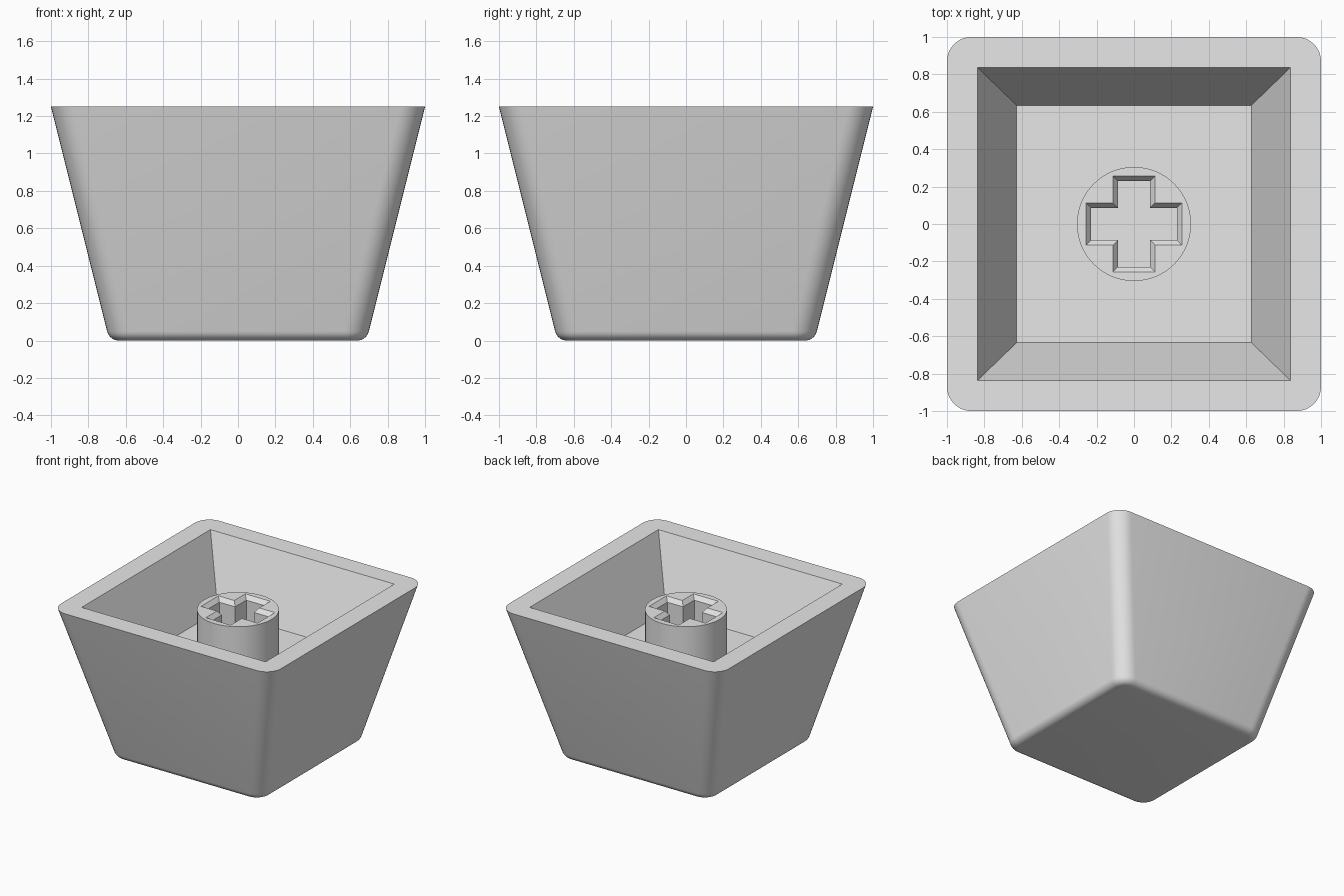
import bpy, bmesh, math

if "Cube" in bpy.data.objects:
    bpy.data.objects.remove(bpy.data.objects["Cube"])

grey = bpy.data.materials.new("light grey plastic")
grey.diffuse_color = (0.8, 0.8, 0.8, 1)
grey.use_nodes = True
grey.node_tree.nodes["Principled BSDF"].inputs["Base Color"].default_value = grey.diffuse_color


def rounded_square(half, r, seg=8):
    pts = []
    for q in range(4):
        mid = math.radians(45 + 90 * q)
        cx = math.copysign(half - r, math.cos(mid))
        cy = math.copysign(half - r, math.sin(mid))
        for i in range(seg + 1):
            a = math.radians(90 * q + 90 * i / seg)
            pts.append((cx + r * math.cos(a), cy + r * math.sin(a)))
    return pts


def rectangle(a, b):
    return [(a, b), (-a, b), (-a, -b), (a, -b)]


def cross(a, b):
    return [(a, b), (b, b), (b, a), (-b, a), (-b, b), (-a, b),
            (-a, -b), (-b, -b), (-b, -a), (b, -a), (b, -b), (a, -b)]


def ring(bm, pts, z):
    return [bm.verts.new((x, y, z)) for x, y in pts]


def walls(bm, rings):
    for lo, hi in zip(rings, rings[1:]):
        n = len(lo)
        for i in range(n):
            j = (i + 1) % n
            bm.faces.new((lo[i], lo[j], hi[j], hi[i]))


def annulus(bm, outer, inner):
    # flat face with a hole, between two existing loops
    edges = [bm.edges.get((l[i - 1], l[i])) for l in (outer, inner) for i in range(len(l))]
    bmesh.ops.triangle_fill(bm, edges=edges, use_beauty=True)


def finish(bm, name):
    bmesh.ops.recalc_face_normals(bm, faces=bm.faces[:])
    me = bpy.data.meshes.new(name)
    bm.to_mesh(me)
    bm.free()
    me.materials.append(grey)
    ob = bpy.data.objects.new(name, me)
    bpy.context.collection.objects.link(ob)
    bpy.ops.object.select_all(action='DESELECT')
    ob.select_set(True)
    bpy.context.view_layer.objects.active = ob
    bpy.ops.object.shade_smooth_by_angle(angle=math.radians(30))


H, FLOOR, STEM_TOP = 1.25, 0.715, 1.137

# Flared shell: filleted base, rounded corners, tapered square cavity
bm = bmesh.new()
fillet, corner, slope = 0.065, 0.13, math.atan(0.25)
side = 1 - 0.25 * (H - fillet * (1 - math.sin(slope)))
centre = side - fillet * math.cos(slope)
outer = []
for i in range(8):
    a = -math.pi / 2 + (math.pi / 2 - slope) * i / 7
    half = centre + fillet * math.cos(a)
    outer.append(ring(bm, rounded_square(half, corner - (side - half)),
                      fillet + fillet * math.sin(a)))
outer.append(ring(bm, rounded_square(1, corner), H))
walls(bm, outer)
bm.faces.new(outer[0])
inner = [ring(bm, rectangle(0.627, 0.634), FLOOR), ring(bm, rectangle(0.836, 0.836), H)]
walls(bm, inner)
bm.faces.new(inner[0])
annulus(bm, outer[-1], inner[-1])
finish(bm, "cap_shell")

# Round stem with a chamfered cross-shaped socket
bm = bmesh.new()
circle = [(0.305 * math.cos(math.tau * i / 64), 0.305 * math.sin(math.tau * i / 64))
          for i in range(64)]
post = [ring(bm, circle, FLOOR - 0.02), ring(bm, circle, STEM_TOP)]
walls(bm, post)
bm.faces.new(post[0])
socket = [ring(bm, cross(0.23, 0.086), FLOOR + 0.002),
          ring(bm, cross(0.23, 0.086), STEM_TOP - 0.035),
          ring(bm, cross(0.257, 0.113), STEM_TOP)]
walls(bm, socket)
bm.faces.new(socket[0])
annulus(bm, post[-1], socket[-1])
finish(bm, "stem")
